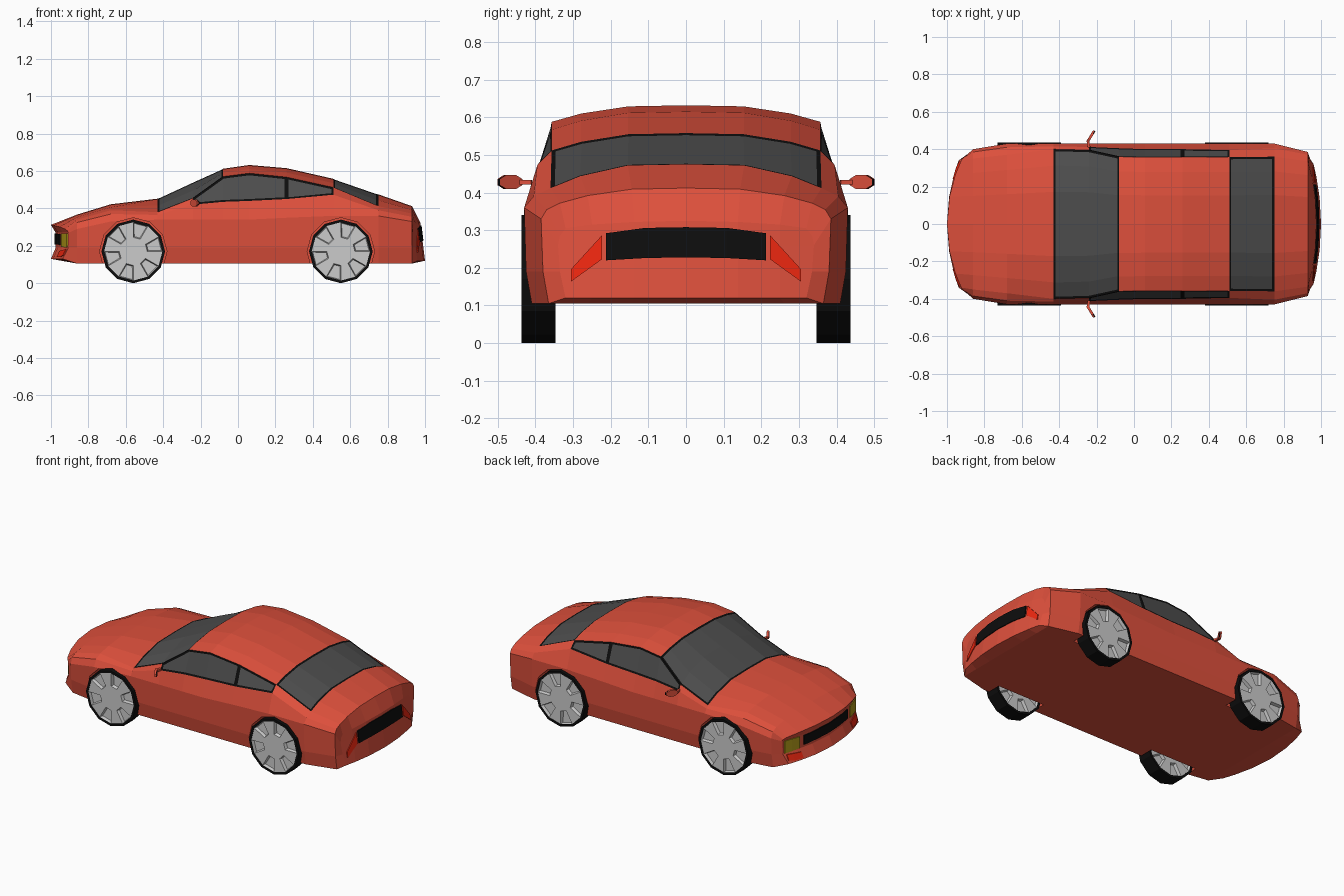
import bpy, bmesh
from math import pi, cos, sin
from mathutils import Matrix, Vector

if "Cube" in bpy.data.objects:
    bpy.data.objects.remove(bpy.data.objects["Cube"])


def material(name, r, g, b):
    m = bpy.data.materials.new(name)
    m.diffuse_color = (r, g, b, 1)
    m.use_nodes = True
    m.node_tree.nodes["Principled BSDF"].inputs["Base Color"].default_value = m.diffuse_color
    return m


RED = material("red_paint", 0.73, 0.08, 0.045)
GLASS = material("dark_glass", 0.075, 0.075, 0.075)
BLACK = material("black_trim", 0.004, 0.004, 0.004)
LAMP_RED = material("lamp_red", 0.85, 0.02, 0.005)
LAMP_YELLOW = material("lamp_yellow", 0.45, 0.33, 0.01)


def add_object(name, bm, *mats):
    """Turn a +y half into an object mirrored across the centre plane."""
    mesh = bpy.data.meshes.new(name)
    bm.to_mesh(mesh)
    bm.free()
    for m in mats:
        mesh.materials.append(m)
    ob = bpy.data.objects.new(name, mesh)
    bpy.context.collection.objects.link(ob)
    mod = ob.modifiers.new("mirror", 'MIRROR')
    mod.use_axis = (False, True, False)
    return ob


# --- Body: cross-sections lofted from nose to tail
# x, half width, its z, belt y, belt z, roof edge y, roof edge z, centre z
STATIONS = [
    (-1.00, .36, .27, .355, .28, .34, .29, .312),
    (-0.86, .40, .29, .385, .325, .35, .34, .367),
    (-0.68, .43, .33, .41, .37, .37, .39, .422),
    (-0.43, .43, .34, .415, .365, .40, .38, .452),
    (-0.24, .43, .34, .412, .42, .395, .455, .54),
    (-0.08, .43, .34, .405, .435, .36, .57, .612),
    (0.06, .43, .34, .40, .44, .357, .588, .632),
    (0.26, .43, .35, .40, .45, .357, .567, .615),
    (0.51, .43, .36, .395, .473, .357, .512, .558),
    (0.75, .43, .36, .405, .39, .36, .412, .475),
    (0.93, .385, .33, .37, .355, .335, .372, .412),
    (1.00, .34, .26, .335, .285, .32, .305, .325),
]


def end_x(side, y, z):
    """Curved surface of the nose (side -1) or tail (side 1)."""
    if side < 0:
        back = .025 * min(1, max(0, (z - .13) / .06)) * min(1, (.312 - z) / .04)
        return -1 + back + .07 * (y / .36) ** 2
    return 1 - .025 * (z - .12) / .2 - .045 * (y / .34) ** 2


bm = bmesh.new()
rings = []
for i, (x, w, zw, yb, zb, yr, zr, zc) in enumerate(STATIONS):
    side = -1 if i == 0 else 1 if i == len(STATIONS) - 1 else 0
    low = {-1: .13, 1: .12, 0: .105}[side]
    prof = [(0, low), (yr * .43, low), (yr * .78, low), (w - .02, low),
            (w - .005, .19), (w, zw), (yb, zb), (yr, zr),
            (yr * .78, (zr + zc) / 2), (yr * .43, zc - .003), (0, zc)]
    rings.append([bm.verts.new((end_x(side, y, z) if side else x, y, z)) for y, z in prof])

strip = {}
for i in range(len(rings) - 1):
    for j in range(10):
        a, b = rings[i], rings[i + 1]
        strip[i, j] = bm.faces.new((a[j], b[j], b[j + 1], a[j + 1]))

# nose and tail faces
for side, r in ((-1, rings[0]), (1, rings[-1])):
    rows = [r[:4]]
    for k in (4, 5):
        z = r[k].co.z
        rows.append([bm.verts.new((end_x(side, v.co.y, z), v.co.y, z)) for v in r[:3]] + [r[k]])
    rows.append([r[10], r[9], r[8], r[7]])
    for a, b in zip(rows, rows[1:]):
        for k in range(3):
            quad = [a[k], a[k + 1], b[k + 1], b[k]]
            if b is rows[3] and k == 2:
                quad.insert(2, r[6])
            bm.faces.new(quad)
bmesh.ops.recalc_face_normals(bm, faces=bm.faces)

# windows: windscreen, rear window, two side windows, each with a black rim
windows = [
    [strip[i, j] for i in (3, 4) for j in (7, 8, 9)],
    [strip[8, j] for j in (7, 8, 9)],
    [strip[i, 6] for i in (4, 5, 6)],
    [strip[7, 6]],
]
for faces in windows:
    for f in faces:
        f.material_index = 1
    rim = bmesh.ops.inset_region(bm, faces=faces, thickness=.011, depth=-.002,
                                 use_even_offset=True, use_boundary=False)
    for f in rim["faces"]:
        f.material_index = 2
for v in bm.verts:
    if abs(v.co.y) < .008:
        v.co.y = 0
body = add_object("body", bm, RED, GLASS, BLACK)

# --- Wheel wells
WHEEL_X = (-0.56, 0.55)
WHEEL_Z = .17
bm = bmesh.new()
for x in WHEEL_X:
    bmesh.ops.create_cone(bm, cap_ends=True, segments=12, radius1=.18, radius2=.18, depth=.3,
                          matrix=Matrix.Translation((x, .475, WHEEL_Z)) @ Matrix.Rotation(pi / 2, 4, 'X'))
cutter = add_object("wheel_well_cutter", bm)
cutter.hide_render = True
cutter.display_type = 'WIRE'
cut = body.modifiers.new("wheel_wells", 'BOOLEAN')
cut.operation = 'DIFFERENCE'
cut.solver = 'EXACT'
cut.object = cutter


# --- Wheels: twelve-sided tyre ring and two-faced rim with pockets
def circle(bm, c, r, y):
    return [bm.verts.new((c[0] + r * cos(k * pi / 6), c[1] + y, c[2] + r * sin(k * pi / 6)))
            for k in range(12)]


def bridge(bm, a, b):
    n = len(a)
    return [bm.faces.new((a[k], a[(k + 1) % n], b[(k + 1) % n], b[k])) for k in range(n)]


for label, x in zip(("front", "rear"), WHEEL_X):
    c = (x, .392, WHEEL_Z)
    bm = bmesh.new()
    loops = [circle(bm, c, r, y) for r, y in ((.17, -.045), (.17, .045), (.156, .045), (.156, -.045))]
    for k in range(4):
        bridge(bm, loops[k], loops[(k + 1) % 4])
    bmesh.ops.recalc_face_normals(bm, faces=bm.faces)
    add_object(label + "_tyres", bm, BLACK)

    bm = bmesh.new()
    outer, pockets = [], []
    for s in (-1, 1):
        big, small = circle(bm, c, .156, s * .042), circle(bm, c, .075, s * .042)
        pockets += bridge(bm, big, small)[::2]
        bm.faces.new(small)
        outer.append(big)
    bridge(bm, *outer)
    bmesh.ops.recalc_face_normals(bm, faces=bm.faces)
    bmesh.ops.inset_individual(bm, faces=pockets, thickness=.007, depth=-.018)
    add_object(label + "_rims", bm)


# --- Lamps and grilles: thin panels following the nose or tail
def panel(name, side, ys, lows, highs, mat):
    bm = bmesh.new()
    cols = []
    for y, lo, hi in zip(ys, lows, highs):
        cols.append([bm.verts.new((end_x(side, y, z) + side * d, y, z))
                     for z, d in ((lo, .005), (hi, .005), (hi, -.025), (lo, -.025))])
    for a, b in zip(cols, cols[1:]):
        bridge(bm, a, b)
    bm.faces.new(cols[-1])
    if ys[0] > 0:
        bm.faces.new(cols[0])
    bmesh.ops.recalc_face_normals(bm, faces=bm.faces)
    add_object(name, bm, mat)


panel("rear_panel", 1, (0, .11, .212), (.228, .226, .22), (.308, .306, .292), BLACK)
panel("tail_lamps", 1, (.223, .306), (.223, .163), (.287, .196), LAMP_RED)
panel("front_grille", -1, (0, .11, .21), (.208, .208, .205), (.265, .265, .262), BLACK)
panel("headlamps", -1, (.245, .30, .345), (.195, .192, .19), (.265, .267, .267), LAMP_YELLOW)
panel("front_indicators", -1, (.24, .30, .335), (.14, .14, .15), (.172, .178, .182), LAMP_RED)


# --- Door mirrors: arm, shell and black glass
def slab(name, centre, size, angle, mat, sides=8):
    bm = bmesh.new()
    m = (Matrix.Translation(centre) @ Matrix.Rotation(angle, 4, 'Z')
         @ Matrix.Diagonal((*size, 1)) @ Matrix.Rotation(pi / 2, 4, 'Y') @ Matrix.Rotation(pi / sides, 4, 'Z'))
    bmesh.ops.create_cone(bm, cap_ends=True, segments=sides, radius1=.54, radius2=.54, depth=1, matrix=m)
    add_object(name, bm, mat)


slab("mirror_arms", (-.243, .427, .427), (.014, .045, .016), .2, RED, 4)
slab("mirror_shells", (-.231, .468, .428), (.014, .070, .038), -.55, RED)
slab("mirror_glass", (-.225, .471, .428), (.005, .064, .034), -.55, BLACK)
